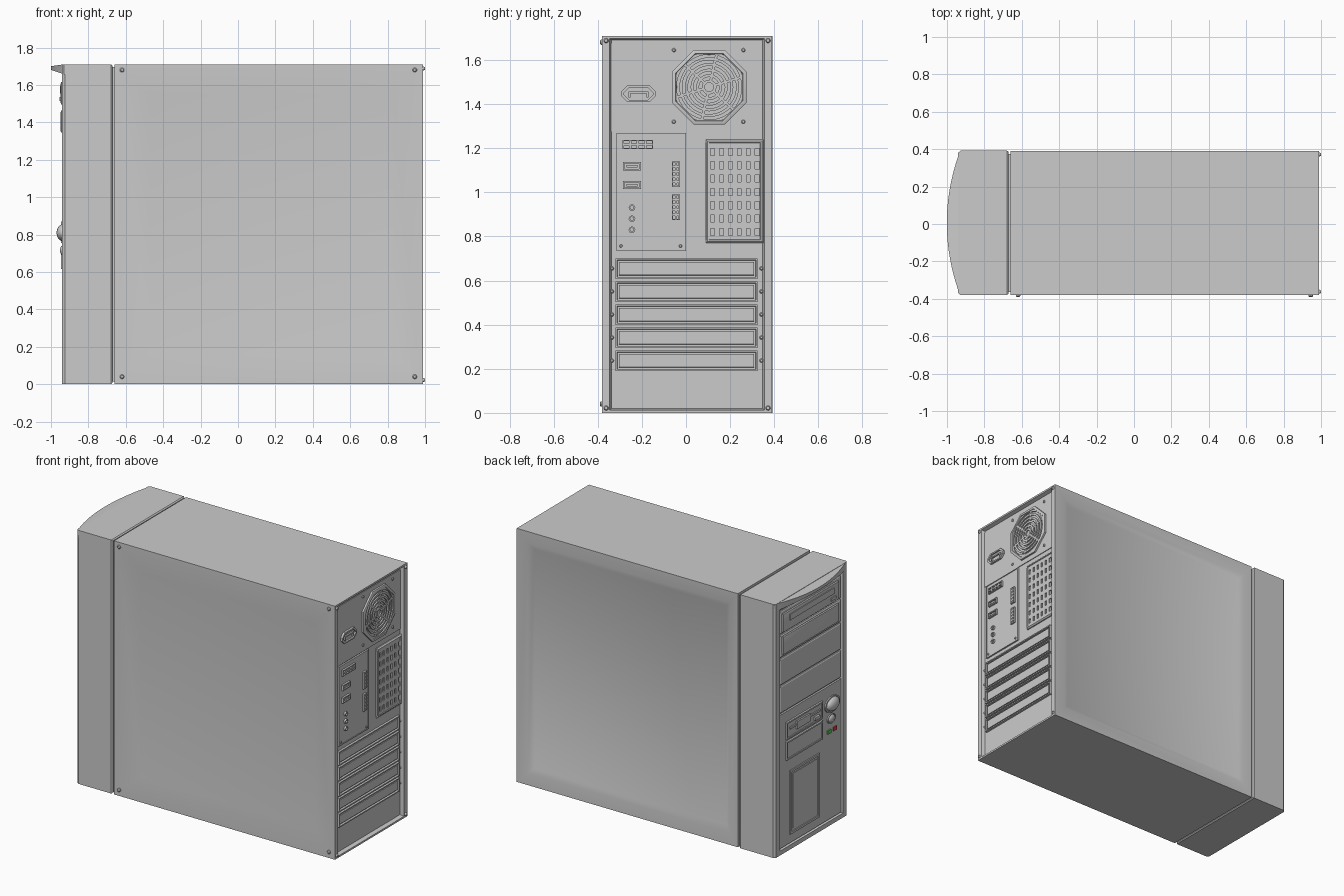
import bpy, bmesh, math

if "Cube" in bpy.data.objects:
    bpy.data.objects.remove(bpy.data.objects["Cube"])

# ---------- helpers ----------
def pt(axis, d, a, b):
    """d is depth along the axis; a is the sideways coordinate, b is height."""
    return (d, a, b) if axis == 'x' else (a, d, b)

def rect(d, a0, a1, b0, b1, inset=0, axis='x'):
    i = inset
    return [pt(axis, d, a, b) for a, b in
            ((a0 + i, b0 + i), (a1 - i, b0 + i), (a1 - i, b1 - i), (a0 + i, b1 - i))]

def ngon(d, ca, cb, ra, rb=None, n=24, axis='x', turn=0.0):
    rb = rb or ra
    return [pt(axis, d, ca + ra * math.cos(2 * math.pi * k / n + turn),
               cb + rb * math.sin(2 * math.pi * k / n + turn)) for k in range(n)]

def box(x0, x1, y0, y1, z0, z1):
    return [rect(x0, y0, y1, z0, z1), rect(x1, y0, y1, z0, z1)]

def build(name, lofts, color=None, closed=False):
    """Each loft is a list of loops that are bridged in turn and capped."""
    bm = bmesh.new()
    for loops in lofts:
        rows = [[bm.verts.new(p) for p in loop] for loop in loops]
        n = len(rows[0])
        pairs = list(zip(rows, rows[1:])) + ([(rows[-1], rows[0])] if closed else [])
        for r, s in pairs:
            for k in range(n):
                bm.faces.new((r[k], r[(k + 1) % n], s[(k + 1) % n], s[k]))
        if not closed:
            bm.faces.new(rows[0])
            bm.faces.new(rows[-1])
    bmesh.ops.recalc_face_normals(bm, faces=bm.faces)
    for f in bm.faces:
        f.smooth = True
    for e in bm.edges:
        e.smooth = len(e.link_faces) == 2 and e.calc_face_angle() < math.radians(30)
    me = bpy.data.meshes.new(name)
    bm.to_mesh(me)
    bm.free()
    ob = bpy.data.objects.new(name, me)
    bpy.context.collection.objects.link(ob)
    if color:
        mat = bpy.data.materials.new(name)
        mat.diffuse_color = color
        mat.use_nodes = True
        mat.node_tree.nodes["Principled BSDF"].inputs["Base Color"].default_value = mat.diffuse_color
        me.materials.append(mat)
    return ob

def framed(r, base, top, rim, floor):
    """Raised rim around a sunken floor, facing along x."""
    return [rect(base, *r), rect(top, *r), rect(top, *r, rim), rect(floor, *r, rim)]

def screw(d, a, b, r, h, axis='x'):
    return [ngon(d, a, b, r, n=12, axis=axis), ngon(d + h * .6, a, b, r, n=12, axis=axis),
            ngon(d + h, a, b, r * .6, n=12, axis=axis)]

Y0, Y1, H = -.38, .39, 1.71

# ---------- case body with sunken rear, side panels ----------
full = (Y0 + .022, Y1 - .022, 0, H)
build("case_body", [[rect(-.66, *full), rect(.99, *full), rect(.99, *full, .012),
                     rect(.965, *full, .02)]])
side = (-.66, .99, 0, H)
build("near_side_panel", [[rect(Y0 + .022, *side, axis='y'), rect(Y0, *side, axis='y'),
                           rect(Y0, -.63, .965, .03, 1.68, axis='y'),
                           rect(Y0 + .018, -.47, .83, .16, 1.545, axis='y')]])
build("far_side_panel", [[rect(Y1 - .022, *side, axis='y'), rect(Y1, *side, axis='y'),
                          rect(Y1 - .003, -.595, .91, .08, 1.63, axis='y'),
                          rect(Y1 - .018, -.565, .87, .115, 1.595, axis='y')]])
build("seam_neck", [box(-.69, -.65, Y0 + .016, Y1 - .016, .015, H - .015)])

# ---------- front bezel ----------
bz = (Y0, Y1 + .003, 0, H)
fr = (-.33, .34, .03, 1.655)
build("front_bezel", [[rect(-.672, *bz, .006), rect(-.68, *bz), rect(-.925, *bz),
                       rect(-.94, Y0 + .012, Y1 - .009, 0, H), rect(-.94, *fr),
                       rect(-.922, *fr, .006)]])

# curved visor along the top edge
sections = []
for k in range(21):
    s = -1 + k / 10
    t = 1 - s * s
    x = -.93 - .07 * t
    y = .005 + s * .384
    sections.append([(-.92, y, 1.655), (-.92, y, H), (x - .001, y, H - .01 * t),
                     (x, y, 1.657 + .023 * t)])
build("top_visor", [sections])

# drive bays and the lower front panel
bays = [(1.485, 1.635), (1.325, 1.475), (1.14, 1.315), (.95, 1.13)]
build("bay_covers", [[rect(-.915, -.32, .33, a, b), rect(-.93, -.32, .33, a, b),
                      rect(-.934, -.32, .33, a, b, .006)] for a, b in bays])
build("lower_front_panel", [box(-.915, -.934, -.32, .33, .04, .94)])
build("optical_drives", [[rect(-.93, -.28, .31, a, b), rect(-.945, -.28, .31, a, b),
                          rect(-.948, -.28, .31, a, b, .008)]
                         for a, b in ((1.495, 1.615), (1.345, 1.462))])
build("drive_tray", [box(-.945, -.953, -.22, .25, 1.555, 1.595),
                     box(-.945, -.954, -.24, -.19, 1.515, 1.535)])
build("floppy_bays", [framed((-.11, .275, a, b), -.93, -.946, .01, -.94)
                      for a, b in ((.755, .87), (.615, .74))])
build("floppy_face", [box(-.935, -.948, -.08, .24, .815, .828),
                      box(-.935, -.950, .03, .17, .79, .84),
                      box(-.935, -.954, -.07, -.02, .775, .795)])
build("intake_frame", [framed((-.08, .23, .1, .53), -.93, -.942, .014, -.935),
                       box(-.93, -.939, -.05, .2, .13, .5)])

# buttons and lights
def dome(y, z, ry, rz, h):
    loops = [ngon(-.93, y, z, ry, rz)]
    for k in range(7):
        a = k / 6 * 1.45
        loops.append(ngon(-.936 - h * math.sin(a), y, z, ry * math.cos(a), rz * math.cos(a)))
    return loops
ring = lambda y, z, ry, rz: [ngon(-.93, y, z, ry, rz), ngon(-.942, y, z, ry, rz),
                            ngon(-.942, y, z, ry * .85, rz * .85), ngon(-.93, y, z, ry * .85, rz * .85)]
build("button_bezels", [ring(-.22, .81, .078, .054), ring(-.21, .715, .042, .032)], closed=True)
build("power_button", [dome(-.22, .81, .065, .045, .034)])
build("reset_button", [dome(-.21, .715, .034, .026, .016)])
build("power_light", [box(-.93, -.941, -.205, -.17, .62, .645)], (.1, .6, .1, 1))
build("disk_light", [box(-.93, -.941, -.265, -.23, .62, .645)], (.75, .05, .05, 1))

# ---------- rear: power supply ----------
build("power_supply_plate", [box(.96, .97, -.345, .345, 1.275, 1.675)])
cy, cz, R, T = .105, 1.477, .183, math.pi / 8
build("fan_frame", [[ngon(d, cy, cz, r, n=8, turn=T) for d, r in
                     ((.965, R), (.982, R), (.985, R - .006), (.985, R - .018), (.972, R - .024))]])
rings = []
for k in range(6):
    r0 = .02 + k * .0255
    r1 = r0 + .013
    rings.append([ngon(d, cy, cz, r, n=40) for d, r in ((.97, r1), (.981, r1), (.981, r0), (.97, r0))])
build("fan_grille_rings", rings, closed=True)
spokes = []
for k in range(6):
    a = math.pi / 3 * k + .3
    c, s, w = math.cos(a), math.sin(a), .006
    spokes.append([[(x, cy + c * r - s * v, cz + s * r + c * v) for r, v in
                    ((.02, -w), (.155, -w), (.155, w), (.02, w))] for x in (.97, .9805)])
build("fan_grille_spokes", spokes)

# mains socket with cut corners
def socket(d, i):
    a, b, c = .077 - i, .037 - i, .026
    pts = ((a, b - c), (a - c, b), (c - a, b), (-a, b - c), (-a, c - b), (c - a, -b), (a - c, -b), (a, c - b))
    return [(d, -.215 + p, 1.447 + q) for p, q in pts]
build("mains_socket", [[socket(.965, 0), socket(.984, 0), socket(.984, .009), socket(.973, .009)],
                       box(.97, .983, -.26, -.17, 1.449, 1.458),
                       box(.97, .983, -.26, -.252, 1.43, 1.458),
                       box(.97, .983, -.178, -.17, 1.43, 1.458)])

# ---------- rear: port plate ----------
build("port_plate", [framed((-.315, 0, .735, 1.27), .96, .976, .005, .972)])
def pockets(y0, y1, z0, z1, ny, nz):
    dy, dz = (y1 - y0) / ny, (z1 - z0) / nz
    return [framed((y0 + i * dy, y0 + (i + 1) * dy, z0 + j * dz, z0 + (j + 1) * dz),
                   .97, .984, .005, .974) for i in range(ny) for j in range(nz)]
build("wide_port", pockets(-.287, -.15, 1.197, 1.237, 4, 2))
build("stacked_ports", pockets(-.064, -.028, 1.025, 1.14, 2, 5) + pockets(-.064, -.028, .875, .99, 2, 5))
build("small_ports", [framed((-.285, -.205, z, z + .037), .97, .985, .007, .974) for z in (1.1, 1.015)]
      + [box(.97, .982, -.27, -.22, z + .012, z + .024) for z in (1.1, 1.015)])
build("audio_jacks", [[ngon(d, -.245, z, r, n=16) for d, r in
                       ((.97, .015), (.984, .015), (.984, .008), (.974, .008))] for z in (.93, .88, .83)])

# ---------- rear: vent panel ----------
v = (.09, .352, .77, 1.24)
build("vent_frame", [[rect(.96, *v), rect(.972, *v), rect(.98, *v, .008), rect(.98, *v, .014),
                      rect(.968, *v, .018)]])
bars = [box(.965, .976, y - .0115, y + .0115, .785, 1.225) for y in [.1 + .0405 * k for k in range(7)]
        if y < .34]
bars += [box(.965, .976, .105, .335, z - .014, z + .014) for z in [.79 + .0605 * k for k in range(8)]]
build("vent_bars", bars)

# ---------- rear: expansion slots ----------
slots = []
for k in range(5):
    z = .19 + .1045 * k
    r = (-.32, .325, z, z + .093)
    slots.append([rect(.96, *r), rect(.98, *r), rect(.98, *r, .008), rect(.967, *r, .009),
                  rect(.967, *r, .016), rect(.975, *r, .017)])
build("expansion_slots", slots)
build("slot_screws", [screw(.963, y, .237 + .1045 * k, .009, .012) for k in range(5) for y in (-.336, .342)])

# ---------- screws ----------
build("supply_screws", [screw(.968, y, z, .009, .01) for y in (-.055, .26) for z in (1.32, 1.645)])
build("plate_screws", [screw(.97, y, .757, .007, .01) for y in (-.295, -.025)])
build("rear_corner_screws", [screw(.968, y, z, .012, .032)
                             for y in (-.362, .372) for z in (.022, 1.688)])
build("side_screws", [screw(Y0 + .002, x, z, .012, -.012, 'y') for x in (-.62, .945) for z in (.04, 1.68)])
